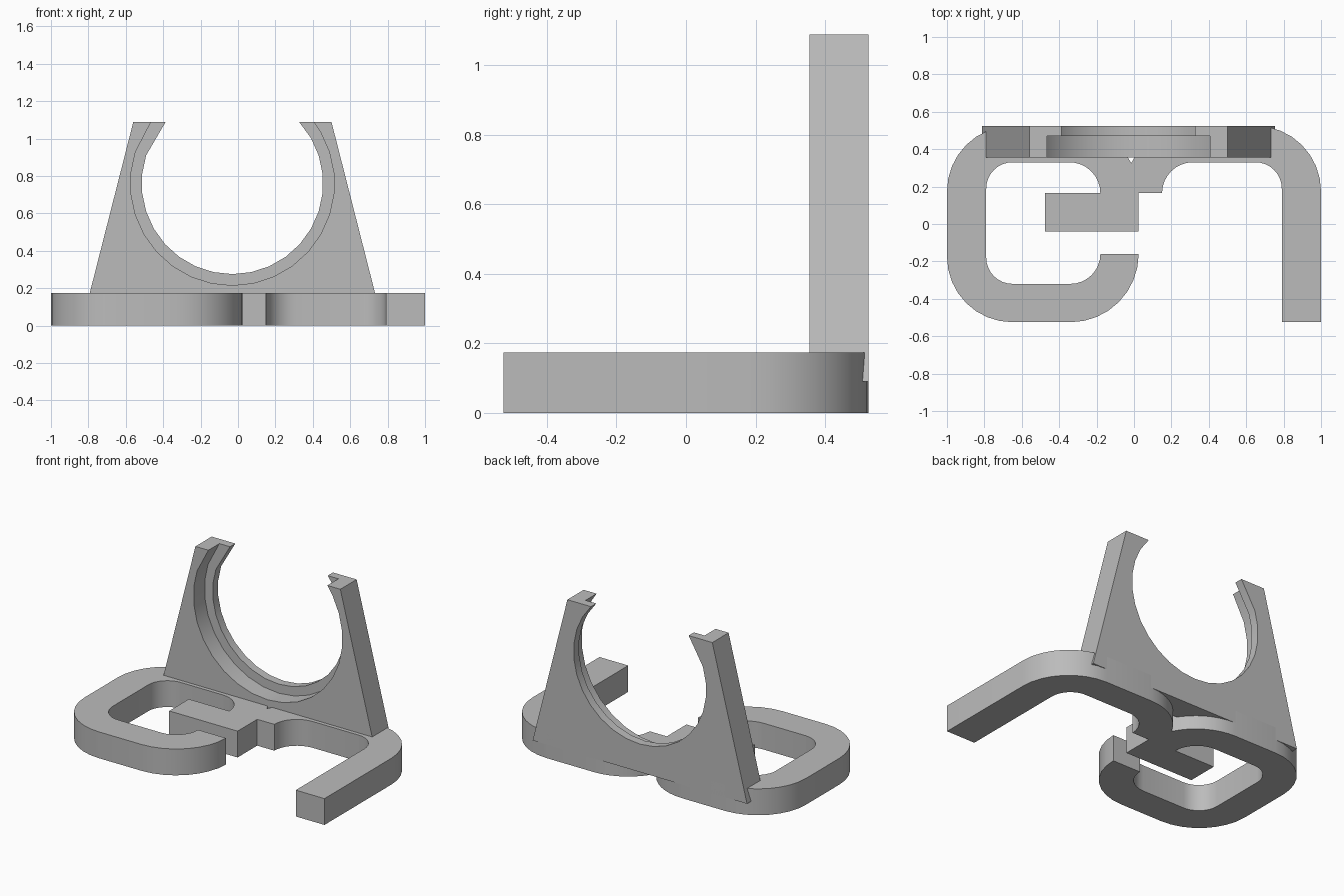
import bpy
import bmesh
from math import sin, cos, radians, sqrt, asin, degrees

cube = bpy.data.objects.get("Cube")
if cube:
    bpy.data.objects.remove(cube, do_unlink=True)

grey = bpy.data.materials.new("light grey")
grey.use_nodes = True
grey.diffuse_color = (0.5, 0.5, 0.5, 1)
grey.node_tree.nodes["Principled BSDF"].inputs["Base Color"].default_value = grey.diffuse_color


def arc(cx, cy, r, start, end, steps=8):
    angles = [radians(start + (end - start) * i / steps) for i in range(steps + 1)]
    return [(cx + r * cos(a), cy + r * sin(a)) for a in angles]


def extrude(name, points, place, offset):
    """Solid from a closed outline; place maps a 2D point to 3D."""
    bm = bmesh.new()
    face = bm.faces.new([bm.verts.new(place(u, v)) for u, v in points])
    result = bmesh.ops.extrude_face_region(bm, geom=[face])
    moved = [g for g in result["geom"] if isinstance(g, bmesh.types.BMVert)]
    bmesh.ops.translate(bm, verts=moved, vec=offset)
    bmesh.ops.remove_doubles(bm, verts=bm.verts, dist=0.0005)
    bmesh.ops.recalc_face_normals(bm, faces=bm.faces)
    mesh = bpy.data.meshes.new(name)
    bm.to_mesh(mesh)
    bm.free()
    mesh.materials.append(grey)
    obj = bpy.data.objects.new(name, mesh)
    bpy.context.collection.objects.link(obj)
    bpy.ops.object.select_all(action='DESELECT')
    obj.select_set(True)
    bpy.context.view_layer.objects.active = obj
    bpy.ops.object.shade_smooth_by_angle(angle=radians(30))
    return obj


# Flat base: an open loop with an inner tongue, joined to a hooked arm
base = [(0.79, -0.525), (1, -0.525)]
base += arc(0.65, 0.175, 0.35, 0, 90)
base += arc(0.31, 0.16, 0.365, 90, 153)
base += arc(-0.34, 0.16, 0.365, 27, 90)[1:]
base += arc(-0.65, 0.175, 0.35, 90, 180)
base += arc(-0.65, -0.175, 0.35, 180, 270)
base += arc(-0.34, -0.16, 0.365, 270, 360)
base += arc(-0.34, -0.16, 0.16, 360, 270)
base += arc(-0.65, -0.18, 0.14, 270, 180)
base += arc(-0.65, 0.19, 0.14, 180, 90)
base += arc(-0.345, 0.165, 0.165, 90, 0)
base += [(-0.475, 0.165), (-0.475, -0.04), (0.025, -0.04), (0.025, 0.165)]
base += arc(0.315, 0.165, 0.165, 180, 90)
base += arc(0.65, 0.19, 0.14, 90, 0)
extrude("base", base, lambda x, y: (x, y, 0), (0, 0, 0.174))

# Upright cradle: tapered plate with a stepped round opening, cut off at the top
MID, HOLE_Z, TOP, BOTTOM = -0.03, 0.76, 1.088, 0.09


def cradle_layer(name, radius, front, back):
    tip = degrees(asin((TOP - HOLE_Z) / radius))
    half = sqrt(radius ** 2 - (TOP - HOLE_Z) ** 2)
    sides = [6 + 12 * k for k in range(-17, 3)]
    ring = [(MID + radius * cos(radians(a)), HOLE_Z + radius * sin(radians(a)))
            for a in sides if -180 - tip < a < tip]
    outline = [(MID - 0.53, TOP), (MID - half, TOP)] + ring
    outline += [(MID + half, TOP), (MID + 0.53, TOP)]
    outline += [(MID + 0.784, BOTTOM), (MID - 0.784, BOTTOM)]
    extrude(name, outline, lambda x, z: (x, front, z), (0, back - front, 0))


cradle_layer("cradle_front", 0.545, 0.355, 0.47)
cradle_layer("cradle_back_lip", 0.485, 0.47, 0.525)
